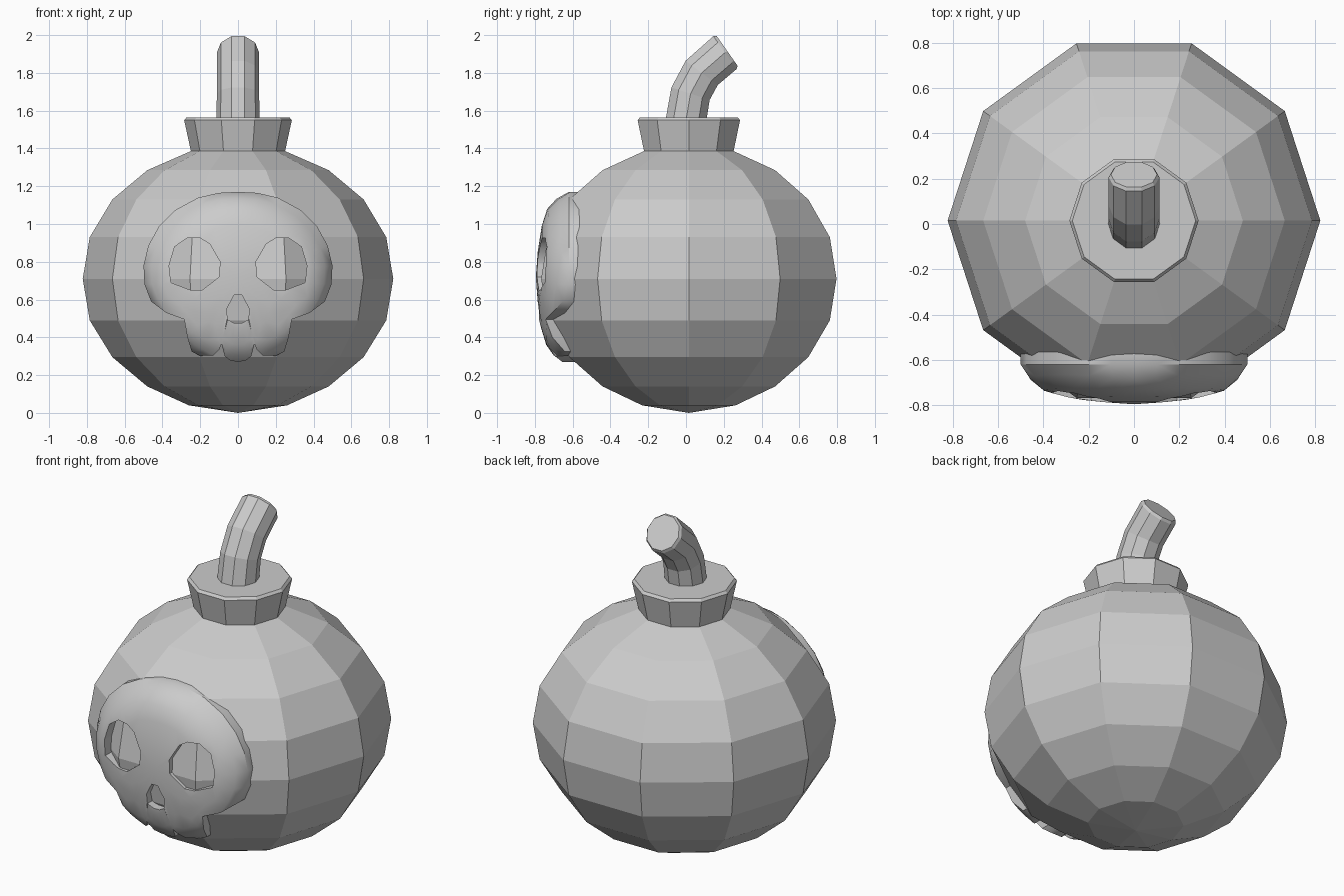
import bpy, bmesh
from math import cos, sin, atan2, hypot, tau, radians
from mathutils import Vector

cube = bpy.data.objects.get("Cube")
if cube:
    bpy.data.objects.remove(cube, do_unlink=True)

SIDES = 10
AXIS_Y = 0.015

grey = bpy.data.materials.new("plain grey")
grey.use_nodes = True
grey.diffuse_color = (0.6, 0.6, 0.6, 1)
grey.node_tree.nodes["Principled BSDF"].inputs["Base Color"].default_value = (0.6, 0.6, 0.6, 1)


def finish(name, bm):
    bmesh.ops.recalc_face_normals(bm, faces=bm.faces)
    mesh = bpy.data.meshes.new(name)
    bm.to_mesh(mesh)
    bm.free()
    mesh.materials.append(grey)
    obj = bpy.data.objects.new(name, mesh)
    bpy.context.collection.objects.link(obj)
    return obj


def bridge(bm, a, b):
    for i in range(len(a)):
        j = (i + 1) % len(a)
        bm.faces.new((a[i], a[j], b[j], b[i]))


def cap(bm, ring, tip=None):
    """Close a ring with one face, or with a fan to a tip point."""
    if tip is None:
        bm.faces.new(ring)
        return
    v = bm.verts.new(tip)
    for i in range(len(ring)):
        bm.faces.new((ring[i], ring[(i + 1) % len(ring)], v))


def tube(name, sections, tip=None):
    """Skin rings given as (y, z, radius, tilt towards +y)."""
    bm = bmesh.new()
    rings = []
    for y, z, r, tilt in sections:
        ring = []
        for i in range(SIDES):
            a = tau * i / SIDES
            v = r * sin(a)
            ring.append(bm.verts.new((r * cos(a), y + v * cos(tilt), z - v * sin(tilt))))
        rings.append(ring)
    for a, b in zip(rings, rings[1:]):
        bridge(bm, a, b)
    cap(bm, rings[0], tip)
    cap(bm, rings[-1])
    return finish(name, bm)


def lathe(name, profile, tip=None):
    return tube(name, [(AXIS_Y, z, r, 0) for r, z in profile], tip)


# Round body and flared collar
lathe("body", [(0.26, 0.04), (0.48, 0.14), (0.665, 0.295), (0.785, 0.49), (0.822, 0.71),
               (0.785, 0.93), (0.665, 1.13), (0.48, 1.285), (0.24, 1.39)],
      tip=(0, AXIS_Y, 0))
lathe("collar", [(0.248, 1.38), (0.285, 1.55), (0.272, 1.565)])

# Bent fuse
tube("fuse", [(0, 1.55, 0.114, 0), (0.024, 1.69, 0.112, radians(18)),
              (0.083, 1.8, 0.112, radians(37)), (0.206, 1.907, 0.112, radians(55)),
              (0.218, 1.916, 0.102, radians(55))])


# Skull plate: right half of the outline, mirrored
half = [(0, 1.17), (0.1, 1.165), (0.21, 1.14), (0.33, 1.075), (0.42, 0.985), (0.475, 0.885),
        (0.5, 0.78), (0.495, 0.68), (0.46, 0.59), (0.38, 0.53), (0.285, 0.495), (0.268, 0.4),
        (0.245, 0.325), (0.2, 0.302), (0.13, 0.305), (0.1, 0.335), (0.087, 0.365),
        (0.07, 0.3), (0.04, 0.277), (0, 0.27)]
outline = half + [(-x, z) for x, z in reversed(half[1:-1])]
MID_Z = 0.72
BACK_Y = -0.56
dome = [(0, -0.795), (0.5, -0.778), (0.8, -0.735), (0.92, -0.685), (1, -0.62)]


def dome_y(x, z):
    """Depth of the bulging face, by elliptical distance from its middle."""
    q = hypot(x / 0.5, (z - MID_Z) / (0.45 if z > MID_Z else 0.47))
    for (q0, y0), (q1, y1) in zip(dome, dome[1:]):
        if q <= q1:
            return y0 + (y1 - y0) * (q - q0) / (q1 - q0)
    return dome[-1][1]


bm = bmesh.new()
rings = [[bm.verts.new((x, BACK_Y, z)) for x, z in outline]]
for s in (1, 0.92, 0.8, 0.6, 0.3):
    ring = []
    for x, z in outline:
        px, pz = x * s, MID_Z + (z - MID_Z) * s
        ring.append(bm.verts.new((px, dome_y(px, pz), pz)))
    rings.append(ring)
for a, b in zip(rings, rings[1:]):
    bridge(bm, a, b)
cap(bm, rings[0])
cap(bm, rings[-1], (0, dome[0][1], MID_Z))
bmesh.ops.triangulate(bm, faces=bm.faces)
skull = finish("skull_plate", bm)

# Eye and nose openings cut right through the plate
eye = [(0.1, 0.72), (0.095, 0.8), (0.15, 0.895), (0.2, 0.925), (0.27, 0.925), (0.335, 0.88),
       (0.365, 0.78), (0.355, 0.69), (0.25, 0.65), (0.19, 0.65)]
nose = [(-0.02, 0.625), (0.02, 0.625), (0.06, 0.55), (0.055, 0.495), (0.02, 0.475),
        (-0.02, 0.475), (-0.055, 0.495), (-0.06, 0.55)]
openings = {"left_eye": eye, "right_eye": [(-x, z) for x, z in eye], "nose": nose}
bpy.context.view_layer.objects.active = skull
for name, points in openings.items():
    bm = bmesh.new()
    front = [bm.verts.new((x, -1, z)) for x, z in points]
    back = [bm.verts.new((x, -0.4, z)) for x, z in points]
    bridge(bm, front, back)
    cap(bm, front)
    cap(bm, back)
    cutter = finish(name + "_cutter", bm)
    cutter.hide_render = True
    mod = skull.modifiers.new(name, 'BOOLEAN')
    mod.operation = 'DIFFERENCE'
    mod.solver = 'EXACT'
    mod.object = cutter
    bpy.ops.object.modifier_apply(modifier=mod.name)
    bpy.data.objects.remove(cutter, do_unlink=True)

# Soft shading on the bulging face, crisp rims
bpy.ops.object.select_all(action='DESELECT')
skull.select_set(True)
bpy.ops.object.shade_smooth_by_angle(angle=radians(35))
